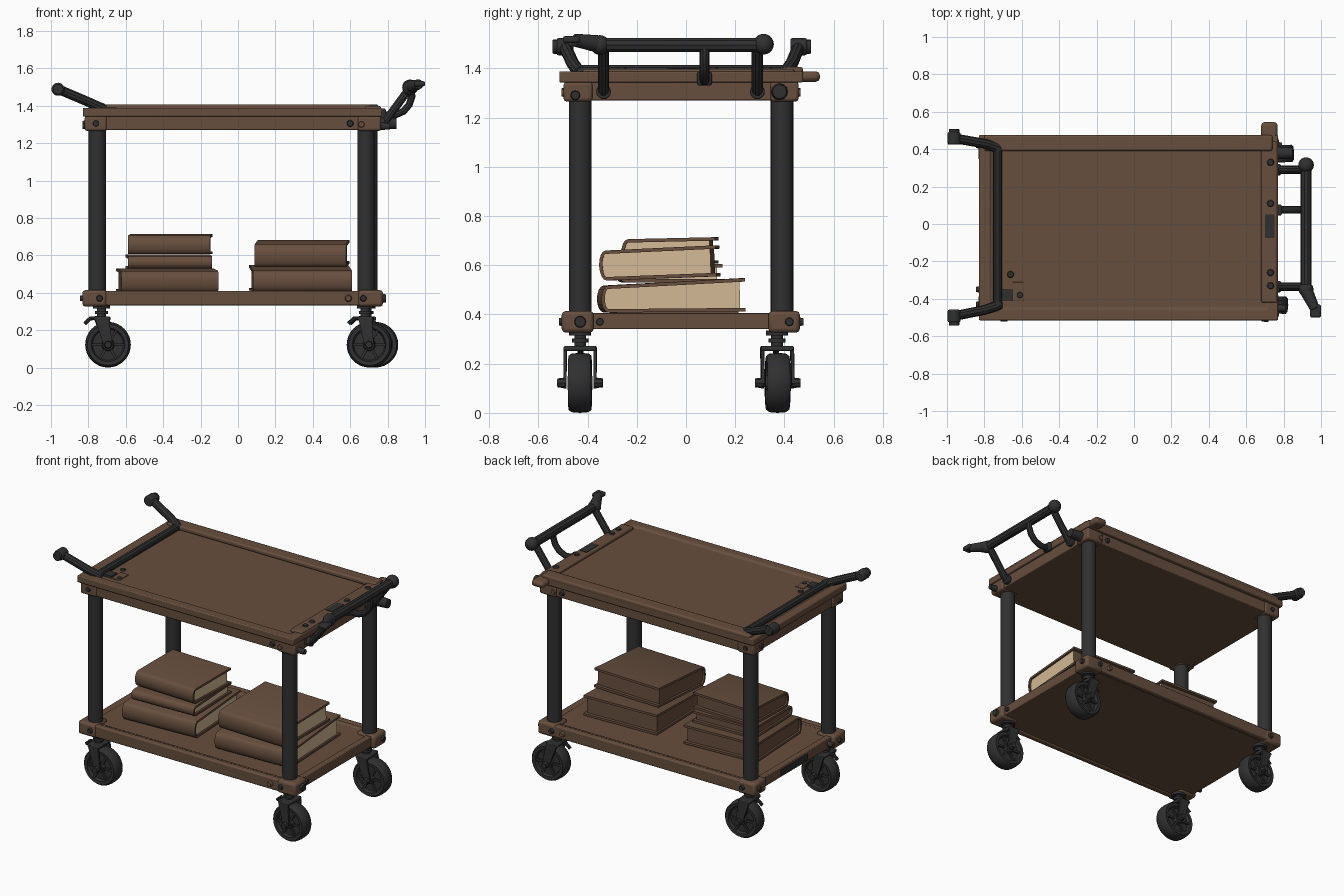
import bpy, bmesh, math
from mathutils import Vector, Matrix

if "Cube" in bpy.data.objects:
    bpy.data.objects.remove(bpy.data.objects["Cube"])


def material(name, rgb):
    m = bpy.data.materials.new(name)
    m.diffuse_color = (*rgb, 1)
    m.use_nodes = True
    m.node_tree.nodes["Principled BSDF"].inputs["Base Color"].default_value = m.diffuse_color
    return m


BROWN = material("brown leather wood", (0.135, 0.077, 0.048))
DARK = material("dark iron", (0.030, 0.030, 0.031))
CREAM = material("cream paper", (0.66, 0.49, 0.31))


def finish(bm, name, mats, bevel=0, M=None):
    if M:
        bm.transform(M)
    bmesh.ops.recalc_face_normals(bm, faces=bm.faces)
    me = bpy.data.meshes.new(name)
    bm.to_mesh(me)
    bm.free()
    ob = bpy.data.objects.new(name, me)
    bpy.context.collection.objects.link(ob)
    for m in mats:
        me.materials.append(m)
    if bevel:
        b = ob.modifiers.new("bevel", "BEVEL")
        b.width, b.segments, b.limit_method = bevel, 2, "ANGLE"
    return ob


def box(name, lo, hi, mat, bevel=0.0, inset=0, depth=0, M=None):
    """Box between two corners, with an optional sunken top."""
    bm = bmesh.new()
    lo, hi = Vector(lo), Vector(hi)
    bmesh.ops.create_cube(bm, size=1, matrix=Matrix.Translation((lo + hi) / 2) @ Matrix.Diagonal((*(hi - lo), 1)))
    if inset:
        bm.normal_update()
        top = max(bm.faces, key=lambda f: f.normal.z)
        bmesh.ops.inset_region(bm, faces=[top], thickness=inset)
        bmesh.ops.inset_region(bm, faces=[top], thickness=depth * 0.5)
        bmesh.ops.translate(bm, verts=top.verts, vec=(0, 0, -depth))
    return finish(bm, name, [mat], bevel, M)


def cyl(name, p0, p1, r, mat, r2=None, seg=20, bevel=0.0, M=None):
    bm = bmesh.new()
    p0, p1 = Vector(p0), Vector(p1)
    d = p1 - p0
    T = Matrix.Translation((p0 + p1) / 2) @ d.to_track_quat("Z", "Y").to_matrix().to_4x4()
    bmesh.ops.create_cone(bm, cap_ends=True, segments=seg, radius1=r, radius2=r if r2 is None else r2,
                          depth=d.length, matrix=T)
    return finish(bm, name, [mat], bevel, M)


def ball(name, c, r, mat):
    bm = bmesh.new()
    bmesh.ops.create_uvsphere(bm, u_segments=16, v_segments=10, radius=r, matrix=Matrix.Translation(c))
    return finish(bm, name, [mat])


def tube(name, pts, r, mat):
    cu = bpy.data.curves.new(name, "CURVE")
    cu.dimensions, cu.bevel_depth, cu.bevel_resolution, cu.use_fill_caps = "3D", r, 3, True
    s = cu.splines.new("POLY")
    s.points.add(len(pts) - 1)
    for p, co in zip(s.points, pts):
        p.co = (*co, 1)
    tmp = bpy.data.objects.new(name, cu)
    bpy.context.collection.objects.link(tmp)
    bpy.context.view_layer.update()
    bm = bmesh.new()
    bm.from_mesh(tmp.to_mesh())
    tmp.to_mesh_clear()
    bpy.data.objects.remove(tmp)
    return finish(bm, name, [mat])


def lathe_y(name, prof, mat, seg=32, M=None):
    """Turn (radius, y) points round the y axis."""
    bm = bmesh.new()
    vs = [bm.verts.new((r, y, 0)) for r, y in prof]
    es = [bm.edges.new(p) for p in zip(vs, vs[1:])]
    bmesh.ops.spin(bm, geom=vs + es, cent=(0, 0, 0), axis=(0, 1, 0), angle=math.tau, steps=seg)
    bmesh.ops.remove_doubles(bm, verts=bm.verts, dist=1e-4)
    return finish(bm, name, [mat], M=M)


def extrude_x(name, prof, x0, x1, mats, M=None, end_mat=0):
    """Extrude a (y, z) profile along x; end_mat colours the +x end."""
    bm = bmesh.new()
    f = bm.faces.new([bm.verts.new((x0, y, z)) for y, z in prof])
    g = bmesh.ops.extrude_face_region(bm, geom=[f])["geom"]
    bmesh.ops.translate(bm, verts=[v for v in g if isinstance(v, bmesh.types.BMVert)], vec=(x1 - x0, 0, 0))
    for f in bm.faces:
        if all(abs(v.co.x - x1) < 1e-5 for v in f.verts):
            f.material_index = end_mat
    return finish(bm, name, mats, M=M)


# top tray: apron, rim with sunken top, raised back strip and corner lip
box("top_tray_apron", (-0.81, -0.49, 1.27), (0.755, 0.45, 1.35), BROWN, 0.006)
box("top_tray_rim", (-0.83, -0.515, 1.342), (0.77, 0.475, 1.388), BROWN, 0.014, 0.085, 0.012)
box("top_back_strip", (-0.80, 0.39, 1.375), (0.74, 0.475, 1.406), BROWN, 0.01)
box("top_right_strip", (0.68, -0.42, 1.375), (0.765, 0.44, 1.398), BROWN, 0.008)
box("top_corner_lip", (0.68, 0.44, 1.345), (0.768, 0.545, 1.388), BROWN, 0.018)

# bottom tray
box("bottom_tray", (-0.81, -0.485, 0.34), (0.75, 0.445, 0.405), BROWN, 0.008, 0.06, 0.008)
box("bottom_front_rail", (-0.80, -0.5, 0.332), (0.75, -0.46, 0.41), BROWN, 0.008)
box("bottom_back_rail", (-0.80, 0.42, 0.332), (0.75, 0.46, 0.41), BROWN, 0.008)

# corner blocks and posts
for sx, px in (("left", -0.752), ("right", 0.69)):
    for sy, py in (("front", -0.43), ("back", 0.39)):
        n = f"{sy}_{sx}"
        x0, x1 = (-0.832, -0.70) if sx == "left" else (0.64, 0.775)
        y0, y1 = (-0.505, -0.375) if sy == "front" else (0.335, 0.463)
        box(n + "_bottom_corner", (x0, y0, 0.326), (x1, y1, 0.414), BROWN, 0.016)
        box(n + "_top_corner", (max(x0, -0.82), y0 + 0.008, 1.265), (min(x1, 0.765), y1 - 0.005, 1.345), BROWN, 0.012)
        off = (0.01 if sy == "back" else -0.006) if sx == "right" else 0
        cyl(n + "_post", (px + off, py, 0.39), (px + off, py, 1.30), 0.046, DARK, seg=24)

# bolts on all four sides
for i, (x, z, m) in enumerate(((-0.76, 1.305, DARK), (0.60, 1.305, DARK), (0.66, 1.30, BROWN),
                               (-0.74, 0.37, DARK), (0.67, 0.37, DARK), (0.59, 0.37, BROWN))):
    yo = 0.485 if z > 1 else 0.497
    cyl(f"front_bolt_{i}", (x, -yo, z), (x, -yo - 0.02, z), 0.02, m, 0.014, 12)
    cyl(f"back_bolt_{i}", (x, yo - 0.045, z), (x, yo - 0.02, z), 0.02, m, 0.014, 12)
for i, (y, z, r, l) in enumerate(((-0.45, 1.29, 0.02, 0.05), (0.38, 1.305, 0.034, 0.085),
                                  (-0.43, 0.37, 0.025, 0.02), (-0.35, 0.37, 0.016, 0.016), (0.42, 0.37, 0.018, 0.02))):
    x = 0.762 if z > 1 else 0.77 if abs(y) > 0.36 else 0.745
    cyl(f"right_bolt_{i}", (x, y, z), (x + l, y, z), r, DARK, r * 0.85, 12)
    xl = -0.815 if z > 1 else -0.83
    cyl(f"left_bolt_{i}", (xl + 0.02, y, z), (xl - 0.016, y, z), 0.018, DARK, 0.014, 12)

# rivets and worn iron plates on the tray tops
for i, (x, y, z) in enumerate(((0.73, 0.33, 1.398), (0.73, 0.11, 1.398), (0.73, -0.26, 1.398),
                               (0.73, -0.33, 1.398), (-0.66, -0.27, 1.376), (-0.61, -0.38, 1.376))):
    cyl(f"tray_rivet_{i}", (x, y, z - 0.005), (x, y, z + 0.008), 0.021, DARK, 0.015, 12)
box("worn_plate_right", (0.70, -0.075, 1.39), (0.75, 0.05, 1.401), DARK)
box("worn_plate_left", (-0.71, -0.41, 1.375), (-0.65, -0.35, 1.39), DARK)
box("corner_plate_left", (-0.65, -0.41, 1.37), (-0.59, -0.31, 1.381), BROWN, 0.003)
box("worn_plate_lower", (-0.818, -0.12, 0.355), (-0.81, 0.16, 0.39), DARK)

# left handle: cross bar and two raised arms with end grips
tube("left_cross_bar", [(-0.73, y, 1.39) for y in (-0.42, 0.4)], 0.024, DARK)
for n, y0, y1 in (("front", -0.43, -0.492), ("back", 0.40, 0.458)):
    s = 1 if y1 > 0 else -1
    tube(n + "_left_arm", [(-0.715, y0, 1.382), (-0.745, y0 + 0.012 * s, 1.395),
                           (-0.80, y0 + 0.03 * s, 1.42), (-0.96, y1, 1.488)], 0.026, DARK)
    ball(n + "_arm_joint", (-0.73, y0, 1.387), 0.028, DARK)
    cyl(n + "_grip", (-0.962, y1 - 0.034, 1.488), (-0.962, y1 + 0.034, 1.488), 0.035, DARK, seg=14, bevel=0.008)
    cyl(n + "_grip_rim", (-0.962, y1 + 0.024 * s, 1.488), (-0.962, y1 + 0.05 * s, 1.488), 0.029, DARK, seg=14, bevel=0.004)

# right handle: bar, flared end, two arms, middle hook
tube("right_bar", [(0.92, 0.32, 1.495), (0.92, -0.34, 1.495), (0.932, -0.39, 1.50)], 0.03, DARK)
ball("right_bar_knob", (0.92, 0.315, 1.498), 0.042, DARK)
ball("right_bar_elbow", (0.92, -0.35, 1.495), 0.04, DARK)
cyl("right_bar_flare", (0.918, -0.35, 1.498), (0.968, -0.455, 1.515), 0.036, DARK, 0.026, bevel=0.004)
box("right_bar_tip", (0.94, -0.50, 1.503), (1.0, -0.43, 1.532), DARK, 0.01)
for n, y in (("front", -0.335), ("back", 0.29)):
    tube(n + "_right_arm", [(0.755, y, 1.295), (0.79, y, 1.32), (0.915, y, 1.49)], 0.023, DARK)
    cyl(n + "_right_arm_foot", (0.755, y, 1.305), (0.785, y, 1.305), 0.03, DARK, bevel=0.005)
tube("right_hook", [(0.925, 0.075, 1.49), (0.93, 0.075, 1.45), (0.915, 0.075, 1.405), (0.885, 0.075, 1.37),
                    (0.84, 0.075, 1.35), (0.76, 0.075, 1.35)], 0.02, DARK)
box("hook_foot", (0.76, 0.045, 1.33), (0.79, 0.105, 1.385), DARK, 0.008)


# casters
def caster(n, x, y, wx, turn):
    R = Matrix.Translation((x, y, 0)) @ Matrix.Rotation(math.radians(turn), 4, "Z")
    W = R @ Matrix.Translation((wx, 0, 0.122))
    cyl(n + "_mount", (0, 0, 0.315), (0, 0, 0.335), 0.045, DARK, M=R)
    cyl(n + "_stem", (0, 0, 0.26), (0, 0, 0.32), 0.024, DARK, M=R)
    cyl(n + "_collar", (0, 0, 0.285), (0, 0, 0.303), 0.034, DARK, M=R)
    box(n + "_fork_top", (-0.04, -0.066, 0.252), (0.045, 0.066, 0.272), DARK, 0.006, M=R)
    for s in (-1, 1):
        prof = [(-0.035, 0.265), (0.04, 0.265), (wx + 0.024, 0.12), (wx, 0.10), (wx - 0.024, 0.12)]
        # fork leg: tapered plate beside the wheel
        extrude_x(n + "_fork_leg", prof, -0.006, 0.006, [DARK],
                  R @ Matrix.Translation((0, 0.061 * s, 0)) @ Matrix.Rotation(-math.pi / 2, 4, "Z"))
        cyl(n + "_axle_nut", (0, 0.06 * s, 0), (0, 0.092 * s, 0), 0.022, DARK, 0.018, 8, M=W)
        for k in range(6):
            box(n + "_spoke", (0.02, 0.028 * s - 0.01, -0.007), (0.088, 0.028 * s + 0.01, 0.007), DARK,
                M=W @ Matrix.Rotation(k * math.pi / 3, 4, "Y"))
    lathe_y(n + "_wheel", [(0.0, -0.05), (0.028, -0.05), (0.034, -0.026), (0.082, -0.026), (0.09, -0.044),
                           (0.11, -0.046), (0.119, -0.034), (0.122, 0), (0.119, 0.034), (0.11, 0.046),
                           (0.09, 0.044), (0.082, 0.026), (0.034, 0.026), (0.028, 0.05), (0.0, 0.05)], DARK, M=W)
    tube(n + "_brake", [R @ Vector(p) for p in ((-0.02, 0, 0.265), (-0.06, 0, 0.262), (-0.09, 0, 0.235))], 0.011, DARK)


caster("front_left_caster", -0.73, -0.43, 0.035, 0)
caster("back_left_caster", -0.73, 0.37, 0.035, 4)
caster("front_right_caster", 0.68, -0.43, 0.023, -2)
caster("back_right_caster", 0.69, 0.37, 0.045, 3)


# books: wrap-round cover with a rounded spine at the front, page block with a pale right end
def book(n, x, y, z, lx, wy, h0, h1, tilt=0, turn=0):
    M = (Matrix.Translation((x, y, z)) @ Matrix.Rotation(math.radians(turn), 4, "Z")
         @ Matrix.Rotation(math.radians(tilt), 4, "X"))

    def wrap(t, end):
        hh = h0 / 2 - t
        arc = [(-wy / 2 + 0.028 - (0.028 - t) * math.sin(a), h0 / 2 - hh * math.cos(a))
               for a in (k * math.pi / 8 for k in range(9))]
        return [(end, t)] + arc + [(end, h1 - t)]
    t = 0.014
    extrude_x(n + "_cover", wrap(0, wy / 2) + wrap(t, wy / 2)[::-1], -lx / 2, lx / 2, [BROWN], M)
    extrude_x(n + "_pages", wrap(t - 0.002, wy / 2 - 0.022), -lx / 2 + 0.012, lx / 2 - 0.012, [BROWN, CREAM], M, 1)


book("left_bottom_book", -0.378, -0.06, 0.405, 0.52, 0.52, 0.112, 0.125, 0, 3)
book("left_middle_book", -0.37, -0.07, 0.53, 0.45, 0.42, 0.066, 0.075, 0, 2)
book("left_top_book", -0.362, -0.065, 0.606, 0.44, 0.38, 0.10, 0.108, 0, -2)
book("right_bottom_book", 0.335, -0.06, 0.41, 0.53, 0.585, 0.11, 0.135, 0.5, 2)
book("right_top_book", 0.342, -0.105, 0.546, 0.49, 0.475, 0.122, 0.126, 2.2, -2)

# smooth shading with sharp edges
for ob in bpy.context.scene.objects:
    ob.select_set(True)
    bpy.context.view_layer.objects.active = ob
bpy.ops.object.shade_smooth_by_angle(angle=math.radians(35))
